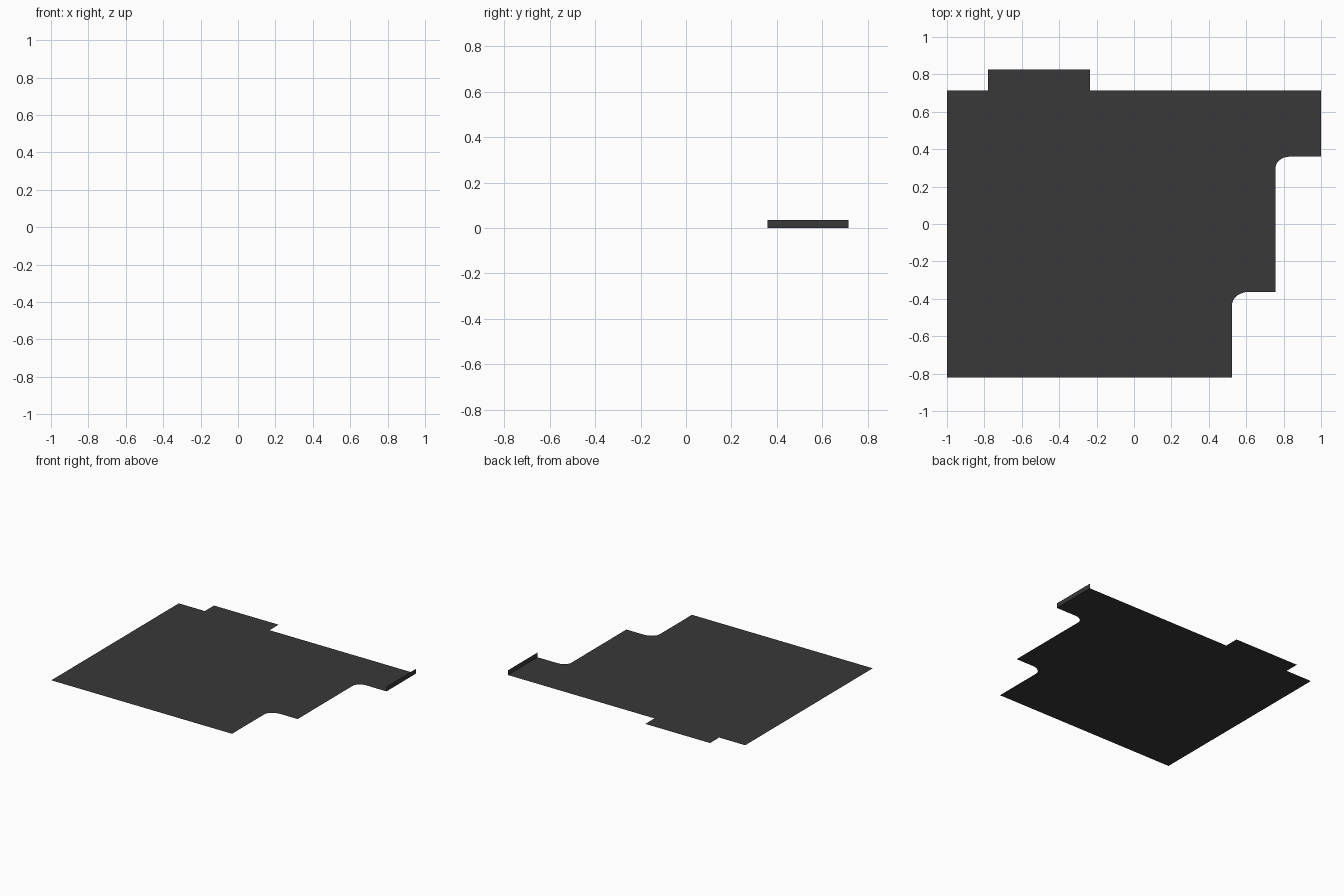
import bpy, bmesh, math

if "Cube" in bpy.data.objects:
    bpy.data.objects.remove(bpy.data.objects["Cube"])


def sheet(name, points, mat):
    bm = bmesh.new()
    bm.faces.new([bm.verts.new(p) for p in points])
    me = bpy.data.meshes.new(name)
    bm.to_mesh(me)
    bm.free()
    me.materials.append(mat)
    ob = bpy.data.objects.new(name, me)
    bpy.context.collection.objects.link(ob)
    return ob


def inner_corner(x, y, rx, ry, n=8):
    # rounded notch corner, running from the vertical edge to the horizontal edge
    return [(x + rx - rx * math.cos(a), y - ry + ry * math.sin(a), 0)
            for a in (math.pi / 2 * i / n for i in range(n + 1))]


dark = bpy.data.materials.new("dark_grey")
dark.diffuse_color = (0.04, 0.04, 0.04, 1)
dark.use_nodes = True
dark.node_tree.nodes["Principled BSDF"].inputs["Base Color"].default_value = dark.diffuse_color

# Flat panel with rear tab and two rounded notches
outline = [(-1, -0.82, 0), (0.524, -0.82, 0)]
outline += inner_corner(0.524, -0.363, 0.09, 0.07)
outline += [(0.757, -0.363, 0)]
outline += inner_corner(0.757, 0.36, 0.075, 0.06)
outline += [(1, 0.36, 0), (1, 0.715, 0), (-0.235, 0.715, 0), (-0.235, 0.825, 0),
            (-0.78, 0.825, 0), (-0.78, 0.715, 0), (-1, 0.715, 0)]
sheet("floor_panel", outline, dark)

# Upright lip on the right edge
sheet("edge_lip", [(1, 0.36, 0), (1, 0.715, 0), (1, 0.715, 0.036), (1, 0.36, 0.036)], dark)
